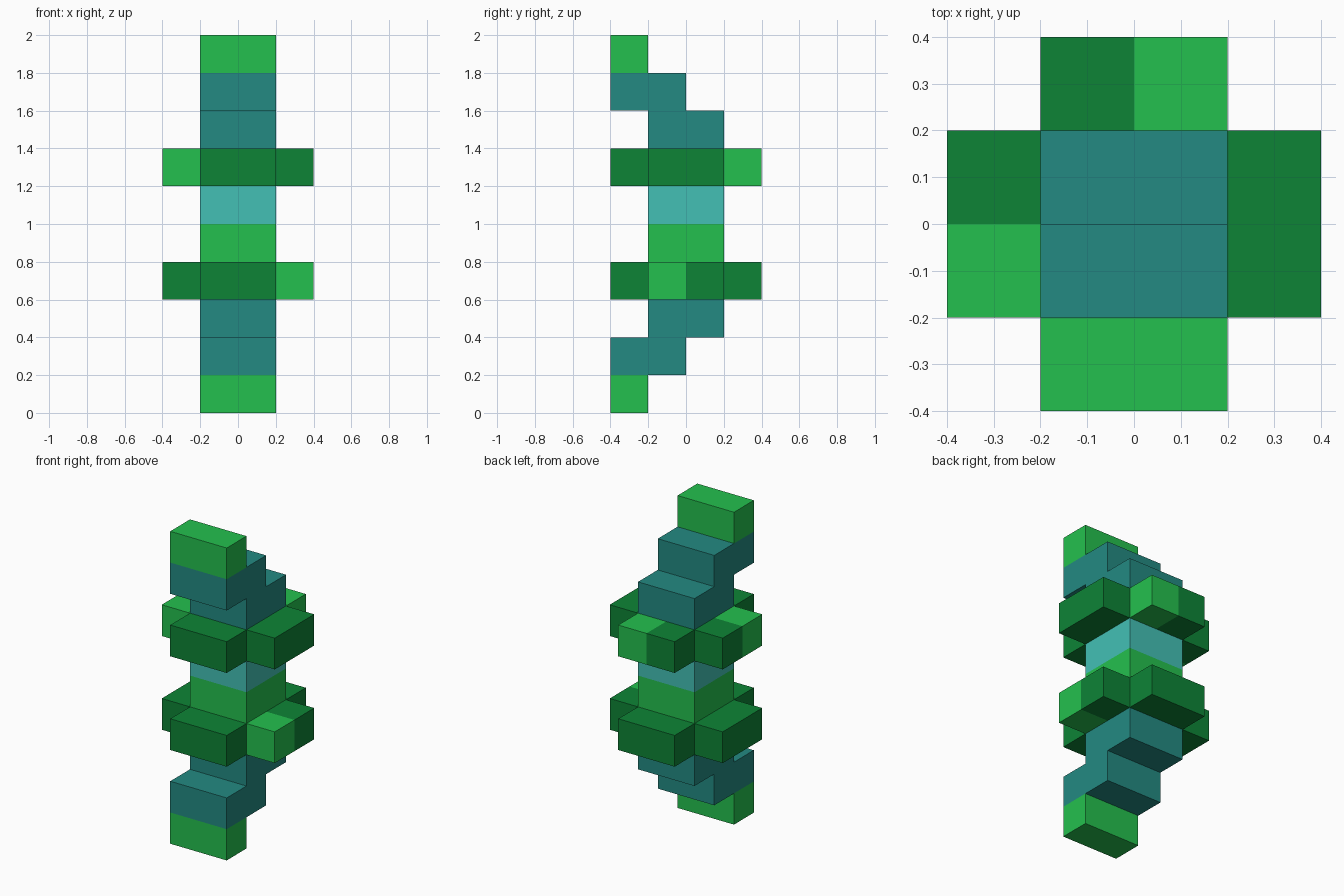
import bpy, bmesh
from mathutils import Vector

if "Cube" in bpy.data.objects:
    bpy.data.objects.remove(bpy.data.objects["Cube"])

U = 0.2  # edge length of one block


def material(name, rgb):
    lin = [(c / 255 / 12.92) if c < 11 else ((c / 255 + 0.055) / 1.055) ** 2.4 for c in rgb]
    m = bpy.data.materials.new(name)
    m.diffuse_color = (*lin, 1.0)
    m.use_nodes = True
    m.node_tree.nodes["Principled BSDF"].inputs["Base Color"].default_value = m.diffuse_color
    return m


BRIGHT = material("bright_green", (36, 192, 78))
DARK = material("dark_green", (13, 132, 54))
TEAL = material("deep_teal", (35, 138, 130))
PALE = material("pale_teal", (67, 192, 181))

# Each part: name, material, block ranges (x0, x1, y0, y1, z0) one layer high
parts = [
    # lower curved stem
    ("bottom_tip", BRIGHT, (-1, 1, -2, -1, 0)),
    ("lower_stem_front", TEAL, (-1, 1, -2, 0, 1)),
    ("lower_stem_back", TEAL, (-1, 1, -1, 1, 2)),
    # lower cross of leaves
    ("lower_leaf_front", DARK, (-1, 1, -2, -1, 3)),
    ("lower_leaf_back", DARK, (-1, 1, 1, 2, 3)),
    ("lower_leaf_left", DARK, (-2, -1, -1, 1, 3)),
    ("lower_leaf_right", DARK, (1, 2, 0, 1, 3)),
    ("lower_leaf_right_highlight", BRIGHT, (1, 2, -1, 0, 3)),
    ("lower_core", DARK, (-1, 1, -1, 1, 3)),
    # middle grip
    ("middle_green", BRIGHT, (-1, 1, -1, 1, 4)),
    ("middle_teal", PALE, (-1, 1, -1, 1, 5)),
    # upper cross of leaves
    ("upper_leaf_front", DARK, (-1, 1, -2, -1, 6)),
    ("upper_leaf_back", DARK, (-1, 0, 1, 2, 6)),
    ("upper_leaf_back_highlight", BRIGHT, (0, 1, 1, 2, 6)),
    ("upper_leaf_left", DARK, (-2, -1, 0, 1, 6)),
    ("upper_leaf_left_highlight", BRIGHT, (-2, -1, -1, 0, 6)),
    ("upper_leaf_right", DARK, (1, 2, -1, 1, 6)),
    ("upper_core", DARK, (-1, 1, -1, 1, 6)),
    # upper curved stem
    ("upper_stem_back", TEAL, (-1, 1, -1, 1, 7)),
    ("upper_stem_front", TEAL, (-1, 1, -2, 0, 8)),
    ("top_tip", BRIGHT, (-1, 1, -2, -1, 9)),
]


def cells(r):
    return [(x, y, r[4]) for x in range(r[0], r[1]) for y in range(r[2], r[3])]


filled = {c for _, _, r in parts for c in cells(r)}


# Build one part, keeping only the faces that are not covered by a neighbour
def build(name, mat, r):
    bm = bmesh.new()
    for c in cells(r):
        centre = Vector(c) + Vector((0.5, 0.5, 0.5))
        for axis in range(3):
            for sign in (-1, 1):
                n = Vector((0, 0, 0))
                n[axis] = sign
                if tuple(int(v) for v in Vector(c) + n) in filled:
                    continue
                a = Vector((0, 0, 0))
                a[(axis + 1) % 3] = 0.5
                b = n.cross(a)
                mid = centre + n * 0.5
                bm.faces.new([bm.verts.new((mid + s * a + t * b) * U)
                              for s, t in ((-1, -1), (1, -1), (1, 1), (-1, 1))])
    if not bm.faces:  # fully enclosed core needs no surface
        bm.free()
        return
    bmesh.ops.remove_doubles(bm, verts=bm.verts[:], dist=0.001)
    bmesh.ops.dissolve_limit(bm, angle_limit=0.01, verts=bm.verts[:], edges=bm.edges[:])
    mesh = bpy.data.meshes.new(name)
    bm.to_mesh(mesh)
    bm.free()
    mesh.materials.append(mat)
    bpy.context.collection.objects.link(bpy.data.objects.new(name, mesh))


for part in parts:
    build(*part)
